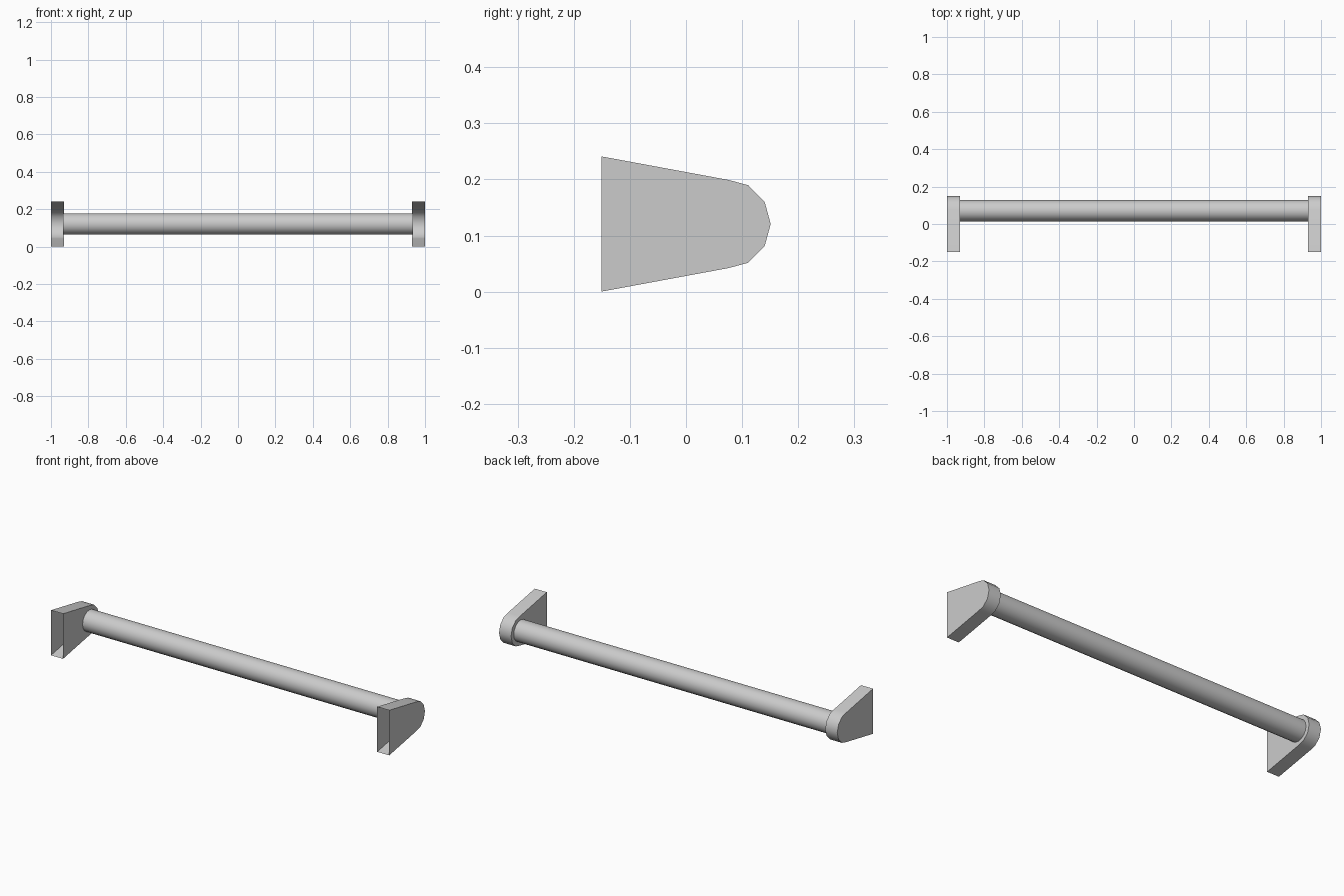
import bpy, bmesh, math

if "Cube" in bpy.data.objects:
    bpy.data.objects.remove(bpy.data.objects["Cube"])

ROD_Y, MID_Z = 0.071, 0.1205
# upper half of bracket profile (y, height above the centre line), front to tip
HALF = [(-0.151, 0.1205), (0.076, 0.0785), (0.111, 0.069), (0.14, 0.04)]
PROFILE = ([(y, MID_Z + h) for y, h in HALF] + [(0.151, MID_Z)]
           + [(y, MID_Z - h) for y, h in reversed(HALF)])


def add_object(name, bm):
    bmesh.ops.recalc_face_normals(bm, faces=bm.faces)
    mesh = bpy.data.meshes.new(name)
    bm.to_mesh(mesh)
    bm.free()
    ob = bpy.data.objects.new(name, mesh)
    bpy.context.collection.objects.link(ob)
    bpy.ops.object.select_all(action='DESELECT')
    ob.select_set(True)
    bpy.context.view_layer.objects.active = ob
    bpy.ops.object.shade_smooth_by_angle(angle=math.radians(40))
    return ob


# End brackets: tapered, rounded shells left open at the front
def bracket(name, side):
    bm = bmesh.new()
    outer = [bm.verts.new((side * 1.0, y, z)) for y, z in PROFILE]
    inner = [bm.verts.new((side * 0.929, y, z)) for y, z in PROFILE]
    bm.faces.new(outer)
    bm.faces.new(inner[::-1])
    for i in range(len(PROFILE) - 1):
        bm.faces.new((outer[i], inner[i], inner[i + 1], outer[i + 1]))
    add_object(name, bm)


bracket("left_bracket", -1)
bracket("right_bracket", 1)

# Round rail, its ends poking slightly into the brackets
bm = bmesh.new()
bmesh.ops.create_cone(bm, cap_ends=False, segments=16,
                      radius1=0.057, radius2=0.057, depth=1.87)
rail = add_object("rail", bm)
rail.rotation_euler = (0, math.pi / 2, 0)
rail.location = (0, ROD_Y, MID_Z)
